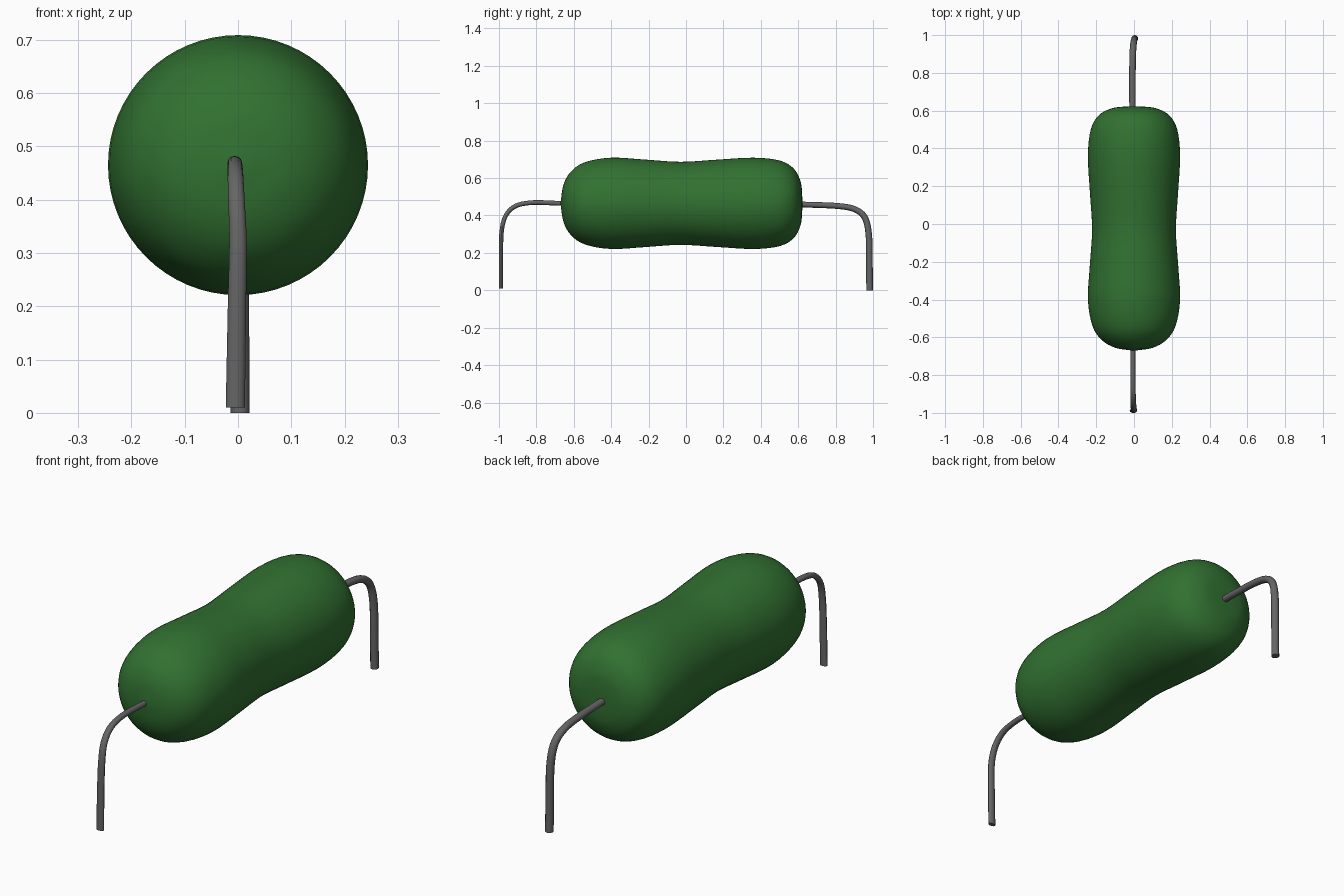
import bpy, bmesh, math
from mathutils import Vector

cube = bpy.data.objects.get("Cube")
if cube:
    bpy.data.objects.remove(cube, do_unlink=True)


def material(name, rgb):
    m = bpy.data.materials.new(name)
    m.use_nodes = True
    color = (*rgb, 1)
    m.diffuse_color = color
    bsdf = m.node_tree.nodes["Principled BSDF"]
    bsdf.inputs["Base Color"].default_value = color
    bsdf.inputs["Roughness"].default_value = 0.6
    return m


def spline(points, steps):
    """Smooth curve passing through every point."""
    p = [Vector(q) for q in points]
    p = [2 * p[0] - p[1]] + p + [2 * p[-1] - p[-2]]
    out = []
    for a, b, c, d in zip(p, p[1:], p[2:], p[3:]):
        for i in range(steps):
            t = i / steps
            out.append(0.5 * (2 * b + (c - a) * t + (2 * a - 5 * b + 4 * c - d) * t * t
                              + (3 * b - a - 3 * c + d) * t ** 3))
    return out + [p[-2]]


def skin(name, rings, mat):
    """Join rings of points into a closed tube with capped ends."""
    bm = bmesh.new()
    loops = [[bm.verts.new(co) for co in ring] for ring in rings]
    n = len(loops[0])
    for a, b in zip(loops, loops[1:]):
        for i in range(n):
            j = (i + 1) % n
            bm.faces.new((a[i], a[j], b[j], b[i]))
    bm.faces.new(loops[0])
    bm.faces.new(loops[-1])
    bmesh.ops.recalc_face_normals(bm, faces=bm.faces)
    mesh = bpy.data.meshes.new(name)
    bm.to_mesh(mesh)
    bm.free()
    mesh.materials.append(mat)
    obj = bpy.data.objects.new(name, mesh)
    bpy.context.collection.objects.link(obj)
    bpy.ops.object.select_all(action="DESELECT")
    obj.select_set(True)
    bpy.context.view_layer.objects.active = obj
    bpy.ops.object.shade_smooth_by_angle(angle=math.radians(40))
    return obj


def ring(center, u, v, ru, rv, sides):
    angles = [2 * math.pi * i / sides for i in range(sides)]
    return [center + u * ru * math.cos(a) + v * rv * math.sin(a) for a in angles]


def wire(name, path, start, end, mat):
    """Bent wire whose two cross-section radii change from start to end."""
    pts = spline(path, 5)
    side = Vector((1, 0, 0))
    rings = []
    for i, p in enumerate(pts):
        tangent = pts[min(i + 1, len(pts) - 1)] - pts[max(i - 1, 0)]
        normal = tangent.cross(side).normalized()
        ru, rv = Vector(start).lerp(Vector(end), i / (len(pts) - 1))
        rings.append(ring(p, side, normal, ru, rv, 12))
    return skin(name, rings, mat)


green = material("green coating", (0.031, 0.165, 0.031))
grey = material("grey wire", (0.13, 0.13, 0.13))

# Body: pinched capsule, rounder at the front, flatter at the back (y, radius)
profile = [(-0.67, 0.01), (-0.655, 0.10), (-0.615, 0.17), (-0.54, 0.22), (-0.40, 0.244),
           (-0.22, 0.234), (-0.03, 0.222), (0.16, 0.233), (0.36, 0.244), (0.50, 0.229),
           (0.575, 0.187), (0.61, 0.125), (0.62, 0.07), (0.622, 0.01)]
X, Z = Vector((1, 0, 0)), Vector((0, 0, 1))
skin("body", [ring(Vector((0, y, 0.465)), X, Z, r, r, 64) for y, r in spline(profile, 4)], green)

# Bent wire legs
wire("front_leg", [(-0.005, -0.60, 0.462), (-0.006, -0.70, 0.466), (-0.006, -0.82, 0.469),
                   (-0.005, -0.91, 0.451), (-0.003, -0.963, 0.40), (0, -0.985, 0.32),
                   (-0.002, -0.989, 0.20), (-0.005, -0.989, 0.01)],
     (0.012, 0.013), (0.018, 0.011), grey)
wire("back_leg", [(-0.008, 0.55, 0.459), (-0.008, 0.64, 0.458), (-0.008, 0.82, 0.45),
                  (-0.006, 0.91, 0.43), (-0.002, 0.958, 0.385), (0.002, 0.977, 0.30),
                  (0.003, 0.980, 0.18), (0.004, 0.982, 0.0)],
     (0.017, 0.015), (0.018, 0.018), grey)
